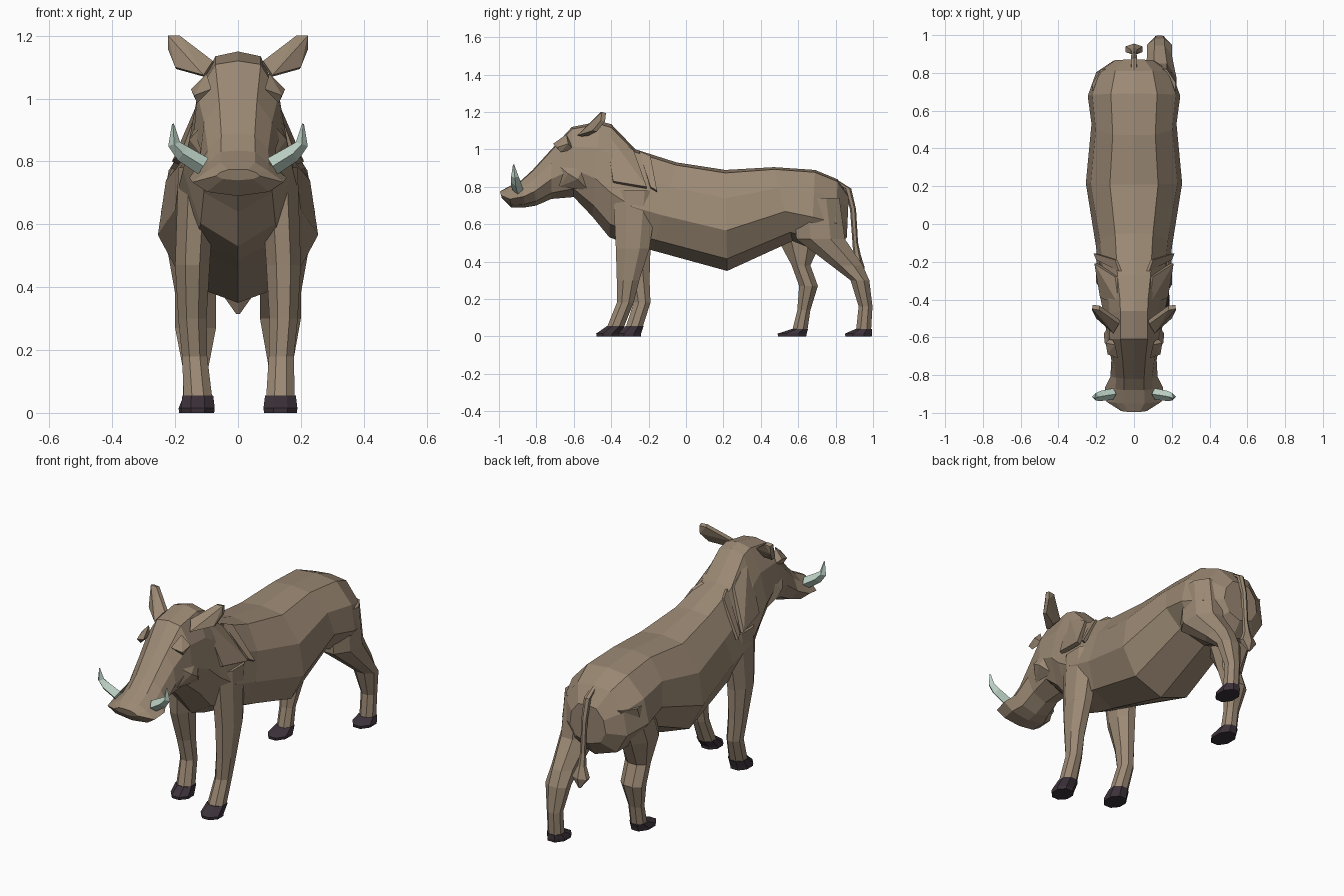
import bpy, bmesh, math
from mathutils import Vector

if "Cube" in bpy.data.objects:
    bpy.data.objects.remove(bpy.data.objects["Cube"])


def material(name, rgb):
    m = bpy.data.materials.new(name)
    m.diffuse_color = (*rgb, 1)
    m.use_nodes = True
    m.node_tree.nodes["Principled BSDF"].inputs["Base Color"].default_value = m.diffuse_color
    return m


HIDE = material("brown hide", (0.33, 0.25, 0.175))
HOOF = material("dark hoof", (0.045, 0.032, 0.042))
TUSK = material("pale tusk", (0.52, 0.66, 0.58))


def finish(name, bm, mat):
    bmesh.ops.recalc_face_normals(bm, faces=bm.faces)
    me = bpy.data.meshes.new(name)
    bm.to_mesh(me)
    bm.free()
    me.materials.append(mat)
    ob = bpy.data.objects.new(name, me)
    bpy.context.collection.objects.link(ob)
    return ob


def loft(name, rings, mat):
    """Skin a list of point rings and cap both ends."""
    bm = bmesh.new()
    loops = [[bm.verts.new(p) for p in r] for r in rings]
    n = len(loops[0])
    for a, b in zip(loops, loops[1:]):
        for i in range(n):
            j = (i + 1) % n
            bm.faces.new((a[i], a[j], b[j], b[i]))
    bm.faces.new(loops[0])
    bm.faces.new(loops[-1])
    return finish(name, bm, mat)


def hull(name, points, mat):
    bm = bmesh.new()
    for p in points:
        bm.verts.new(p)
    res = bmesh.ops.convex_hull(bm, input=bm.verts)
    junk = [g for g in res["geom_interior"] if isinstance(g, bmesh.types.BMVert)]
    bmesh.ops.delete(bm, geom=junk, context='VERTS')
    return finish(name, bm, mat)


def plate(name, pts, s, thick, mat):
    """Thin slab following an outline, mirrored by s."""
    off = Vector(thick)
    ps = [Vector(p) for p in pts]
    return hull(name, [(s * q.x, q.y, q.z) for p in ps for q in (p, p + off)], mat)


def flat_ring(x, y, z, hx, hy, n=8):
    k = 1 / math.cos(math.pi / n)
    return [(x + hx * k * math.cos(math.tau * (i + .5) / n),
             y + hy * k * math.sin(math.tau * (i + .5) / n), z) for i in range(n)]


# Body: top y, top z, bottom y, bottom z, half width, upper width factor
SECTIONS = [
    (-.995, .775, -.985, .74, .07, .9),
    (-.95, .80, -.935, .69, .145, .75),
    (-.88, .835, -.86, .69, .155, .7),
    (-.82, .89, -.80, .70, .125, .85),
    (-.72, 1.0, -.72, .735, .12, 1.0),
    (-.61, 1.12, -.60, .745, .14, 1.03),
    (-.46, 1.15, -.50, .64, .16, .9),
    (-.40, 1.135, -.41, .53, .175, .85),
    (-.27, 1.0, -.30, .49, .195, .9),
    (-.05, .93, -.18, .46, .20, 1.0),
    (.21, .89, .22, .35, .255, 1.0),
    (.47, .905, .57, .51, .225, 1.0),
    (.69, .89, .67, .47, .245, 1.0),
    (.81, .84, .80, .45, .20, 1.0),
    (.87, .75, .86, .53, .11, 1.0),
]


def body_ring(yt, zt, yb, zb, w, u):
    half = [(0, 1), (.5 * u, .97), (.9 * u, .72), (1, .4), (.68, .12), (0, 0)]
    full = half + [(-x, t) for x, t in half[-2:0:-1]]
    return [(x * w, yb + (yt - yb) * t, zb + (zt - zb) * t) for x, t in full]


loft("body_and_head", [body_ring(*s) for s in SECTIONS], HIDE)

# Legs: side, hoof (toe y, heel y), then rings of (y, z, half x, half y, centre x)
LEGS = {
    "front_leg_right": (1, -.48, -.36, [
        (-.27, .78, .06, .12, .13), (-.285, .47, .055, .09, .145),
        (-.31, .30, .045, .06, .145), (-.325, .18, .04, .045, .138),
        (-.375, .055, .045, .045, .135)]),
    "front_leg_left": (-1, -.37, -.24, [
        (-.27, .78, .06, .12, .13), (-.275, .47, .055, .085, .145),
        (-.25, .30, .045, .055, .145), (-.235, .18, .04, .045, .138),
        (-.275, .055, .045, .045, .128)]),
    "hind_leg_right": (1, .85, .995, [
        (.70, .74, .08, .12, .14), (.72, .52, .085, .13, .14),
        (.86, .38, .065, .085, .135), (.93, .30, .065, .05, .135),
        (.96, .16, .04, .037, .135), (.95, .04, .04, .04, .135)]),
    "hind_leg_left": (-1, .49, .645, [
        (.69, .74, .08, .13, .14), (.61, .52, .085, .12, .14),
        (.615, .38, .065, .05, .135), (.655, .27, .065, .05, .135),
        (.63, .14, .04, .035, .135), (.61, .04, .04, .04, .135)]),
}
for name, (s, toe, heel, rows) in LEGS.items():
    loft(name, [flat_ring(s * x, y, z, hx, hy) for y, z, hx, hy, x in rows], HIDE)
    y, z, hx, hy, x = rows[-1]
    mid, hl = (toe + heel) / 2, (heel - toe) / 2
    loft(name.replace("leg", "hoof"), [
        flat_ring(s * x, y, z, hx + .004, hy + .003),
        flat_ring(s * x, mid, .015, .054, hl),
        flat_ring(s * x, mid, 0, .052, hl * .97)], HOOF)

for s, side in ((1, "right"), (-1, "left")):
    # Ears: folded leaf
    plate(f"ear_{side}", [(.08, -.53, 1.12), (.11, -.58, 1.075), (.12, -.54, 1.08),
                          (.20, -.50, 1.10), (.222, -.455, 1.155),
                          (.222, -.45, 1.2), (.185, -.455, 1.2)], s, (-.004, .022, -.006), HIDE)
    # Tusks: tapering four-sided curve
    path = [(.11, -.90, .785, .03), (.175, -.91, .825, .027),
            (.203, -.915, .855, .02), (.207, -.922, .92, .003)]
    rings = []
    for i, (x, y, z, r) in enumerate(path):
        a, b = path[max(i - 1, 0)], path[min(i + 1, 3)]
        t = Vector((b[0] - a[0], 0, b[2] - a[2])).normalized()
        nrm = Vector((-t.z, 0, t.x))
        rings.append([(s * (x + nrm.x * r * c), y + r * d, z + nrm.z * r * c)
                      for c, d in ((1, 0), (0, 1), (-1, 0), (0, -1))])
    loft(f"tusk_{side}", rings, TUSK)
    # Brow ridge and cheek bump
    hull(f"brow_{side}", [(s * .085, -.71, 1.03), (s * .14, -.69, 1.01), (s * .15, -.63, 1.03),
                          (s * .10, -.64, 1.08), (s * .12, -.60, 1.0), (s * .13, -.67, .985)], HIDE)
    hull(f"cheek_{side}", [(s * .10, -.70, .93), (s * .10, -.68, .80), (s * .155, -.63, .87),
                           (s * .16, -.58, .84), (s * .12, -.52, .95), (s * .12, -.52, .78)], HIDE)
    # Mane tufts hanging off the neck
    plate(f"mane_front_{side}", [(.08, -.43, 1.10), (.18, -.39, .83), (.21, -.21, .80),
                                 (.10, -.28, .995)], s, (-.02, 0, -.01), HIDE)
    plate(f"mane_back_{side}", [(.08, -.25, .99), (.20, -.19, .80), (.215, -.155, .78),
                                (.10, -.19, .965)], s, (-.015, 0, -.008), HIDE)

# Tail with tuft: y, z, half x, half y
TAIL = [(.79, .835, .012, .02), (.865, .79, .016, .016), (.893, .68, .014, .014),
        (.905, .50, .013, .013), (.915, .43, .02, .018), (.925, .37, .045, .026),
        (.935, .315, .006, .006)]
loft("tail", [flat_ring(0, y, z, hx, hy, 6) for y, z, hx, hy in TAIL], HIDE)
